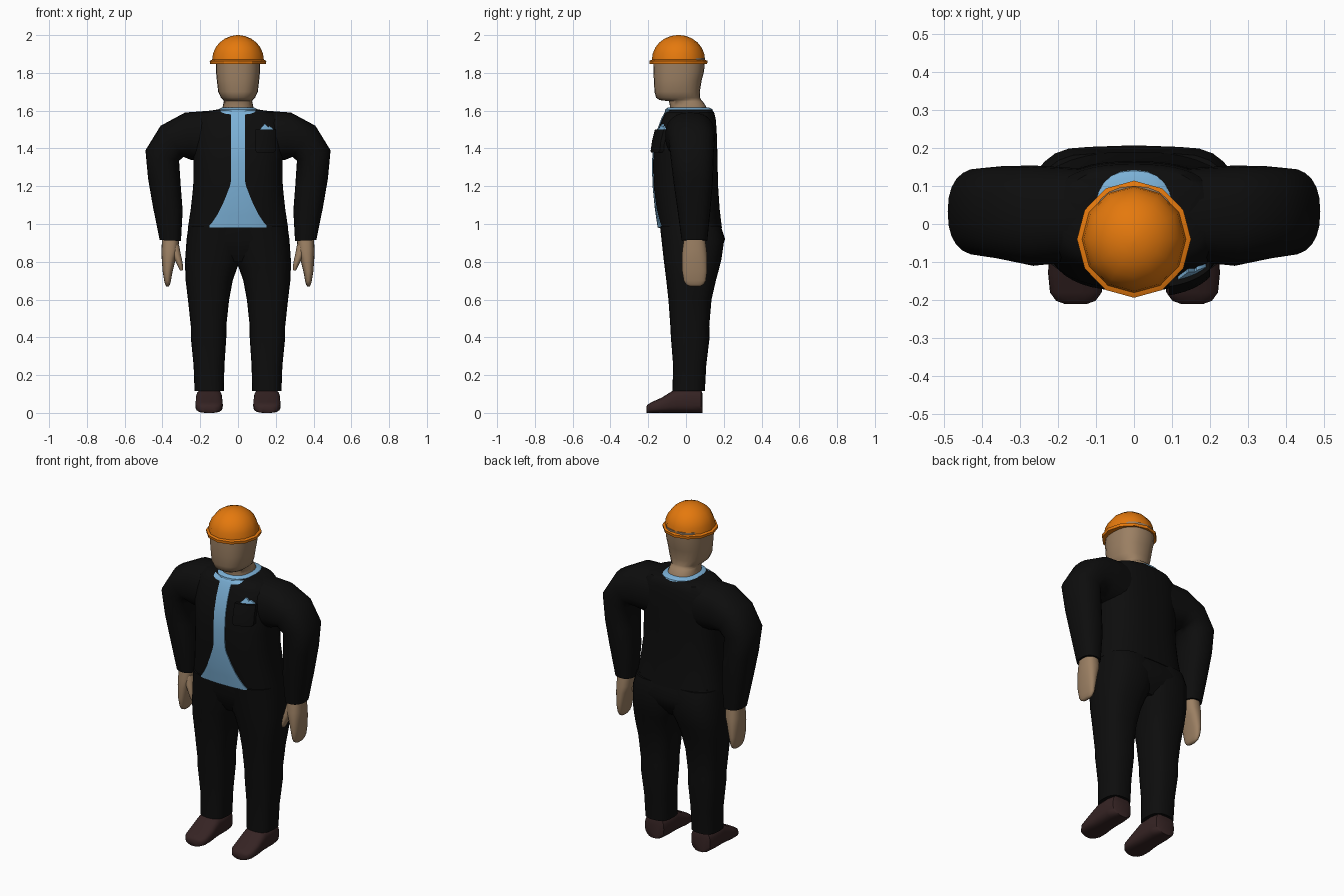
import bpy, bmesh, math
from mathutils import Vector


def material(name, rgb):
    m = bpy.data.materials.new(name)
    m.diffuse_color = (*rgb, 1)
    return m


BLACK = material("black cloth", (0.004, 0.004, 0.004))
BLUE = material("light blue cloth", (0.2, 0.44, 0.68))
SKIN = material("skin", (0.33, 0.215, 0.125))
ORANGE = material("orange plastic", (0.78, 0.19, 0.004))
BROWN = material("dark brown leather", (0.036, 0.017, 0.017))


def loft(name, rings, mat, angle=40):
    """Skin a list of equal-length rings and cap both ends."""
    bm = bmesh.new()
    vs = [[bm.verts.new(p) for p in r] for r in rings]
    n = len(vs[0])
    for a, b in zip(vs, vs[1:]):
        for i in range(n):
            j = (i + 1) % n
            bm.faces.new((a[i], a[j], b[j], b[i]))
    bm.faces.new(vs[0])
    bm.faces.new(vs[-1])
    bmesh.ops.recalc_face_normals(bm, faces=bm.faces)
    me = bpy.data.meshes.new(name)
    bm.to_mesh(me)
    bm.free()
    me.materials.append(mat)
    me.shade_smooth()
    me.set_sharp_from_angle(angle=math.radians(angle))
    ob = bpy.data.objects.new(name, me)
    bpy.context.collection.objects.link(ob)
    return ob


def ring(c, u, v, n=2.0, seg=24):
    """Superellipse around c with half-axis vectors u and v."""
    c, u, v = Vector(c), Vector(u), Vector(v)
    pts = []
    for i in range(seg):
        a = 2 * math.pi * i / seg
        ca, sa = math.cos(a), math.sin(a)
        pts.append(c + u * math.copysign(abs(ca) ** (2 / n), ca)
                   + v * math.copysign(abs(sa) ** (2 / n), sa))
    return pts


def level(z, x0, x1, y0, y1, n=2.5, seg=24):
    """Horizontal ring filling the given x and y extents."""
    return ring(((x0 + x1) / 2, (y0 + y1) / 2, z),
                ((x1 - x0) / 2, 0, 0), (0, (y1 - y0) / 2, 0), n, seg)


# Jacket body: height, half width, front, back
TORSO = [(0.98, 0.265, -0.145, 0.19), (1.08, 0.25, -0.16, 0.178), (1.2, 0.237, -0.172, 0.17),
         (1.32, 0.236, -0.176, 0.167), (1.42, 0.24, -0.168, 0.165), (1.5, 0.235, -0.148, 0.162),
         (1.56, 0.225, -0.125, 0.157), (1.592, 0.19, -0.108, 0.148), (1.606, 0.11, -0.095, 0.135)]
POWER = 2.6
loft("jacket_body", [level(z, -h, h, f, b, POWER, 48) for z, h, f, b in TORSO], BLACK)


def chest(x, z):
    """Depth of the jacket front at x, z."""
    for a, b in zip(TORSO, TORSO[1:]):
        if z <= b[0]:
            t = max(0, (z - a[0]) / (b[0] - a[0]))
            h, f, k = (a[i] + (b[i] - a[i]) * t for i in (1, 2, 3))
            break
    s = max(0, 1 - abs(x / h) ** POWER) ** (1 / POWER)
    return (f + k) / 2 - (k - f) / 2 * s


def plate(name, rows, out, mat, cols=12):
    """Plate hugging the chest; rows are (z, left x, right x)."""
    rings = []
    for z, l, r in rows:
        xs = [l + (r - l) * i / cols for i in range(cols + 1)]
        rings.append([(x, chest(x, z) - out, z) for x in xs]
                     + [(x, chest(x, z) + 0.003, z) for x in reversed(xs)])
    return loft(name, rings, mat)


# Shirt front and collar
shirt = [(0.982, 0.16), (1.01, 0.135), (1.045, 0.112), (1.08, 0.093), (1.13, 0.07), (1.2, 0.043),
         (1.23, 0.037), (1.32, 0.037), (1.42, 0.037), (1.5, 0.037), (1.56, 0.037),
         (1.58, 0.038), (1.584, 0.07), (1.592, 0.088), (1.602, 0.095)]
plate("shirt_front", [(z, -h, h) for z, h in shirt], 0.005, BLUE)
loft("shirt_collar", [level(1.585, -0.108, 0.108, -0.112, 0.146),
                      level(1.607, -0.103, 0.103, -0.11, 0.14),
                      level(1.617, -0.085, 0.085, -0.095, 0.122)], BLUE)

# Breast pocket and folded handkerchief
plate("pocket", [(1.378, 0.1, 0.19), (1.39, 0.092, 0.2), (1.44, 0.092, 0.2), (1.5, 0.092, 0.2)],
      0.022, BLACK)
plate("handkerchief_left", [(1.495, 0.112, 0.17), (1.51, 0.123, 0.163), (1.53, 0.14, 0.144)],
      0.009, BLUE, 4)
plate("handkerchief_right", [(1.495, 0.145, 0.192), (1.505, 0.15, 0.186), (1.518, 0.165, 0.169)],
      0.009, BLUE, 4)

# Trouser seat
loft("trouser_seat", [level(0.8, -0.2, 0.2, -0.08, 0.14, 3), level(0.86, -0.255, 0.255, -0.115, 0.185, 3),
                      level(0.92, -0.27, 0.27, -0.13, 0.207, 3), level(1.0, -0.258, 0.258, -0.137, 0.18, 3)],
     BLACK)

# Trouser legs: height, inner, outer, front, back
LEG = [(0.115, 0.075, 0.23, -0.072, 0.1), (0.25, 0.072, 0.235, -0.068, 0.107),
       (0.4, 0.062, 0.25, -0.08, 0.125), (0.46, 0.062, 0.25, -0.083, 0.123),
       (0.6, 0.047, 0.265, -0.093, 0.135), (0.7, 0.028, 0.277, -0.104, 0.158),
       (0.77, 0.004, 0.28, -0.113, 0.177), (0.81, -0.015, 0.28, -0.118, 0.187),
       (0.92, -0.04, 0.272, -0.13, 0.203), (0.99, -0.05, 0.262, -0.138, 0.185)]
# Shoes along y: depth, half width, top
SHOE = [(0.088, 0.045, 0.1), (0.08, 0.062, 0.125), (0.03, 0.07, 0.13), (-0.05, 0.07, 0.128),
        (-0.085, 0.071, 0.108), (-0.13, 0.073, 0.08), (-0.18, 0.068, 0.058),
        (-0.202, 0.052, 0.045), (-0.21, 0.03, 0.034)]
# Sleeves: outer x, z, inner x, z, depth centre, half depth
ARM = [(0.12, 1.602, 0.12, 1.32, 0.025, 0.12), (0.28, 1.59, 0.25, 1.34, 0.022, 0.132),
       (0.41, 1.52, 0.288, 1.355, 0.03, 0.122), (0.49, 1.39, 0.312, 1.335, 0.032, 0.115),
       (0.476, 1.24, 0.303, 1.2, 0.038, 0.104), (0.45, 1.09, 0.293, 1.07, 0.042, 0.088),
       (0.415, 0.915, 0.302, 0.91, 0.045, 0.068)]
# Palm and fingers: height, inner, outer, front, back
HAND = [(0.93, 0.312, 0.402, -0.01, 0.1), (0.86, 0.315, 0.405, -0.02, 0.11),
        (0.82, 0.328, 0.404, -0.022, 0.112), (0.75, 0.346, 0.399, -0.02, 0.112),
        (0.7, 0.355, 0.391, -0.012, 0.105), (0.68, 0.36, 0.386, 0, 0.093),
        (0.67, 0.366, 0.38, 0.02, 0.075)]
# Thumb: height, inner, outer, front, back
THUMB = [(0.89, 0.312, 0.37, -0.005, 0.06), (0.84, 0.303, 0.35, -0.015, 0.05),
         (0.8, 0.294, 0.33, -0.017, 0.038), (0.77, 0.29, 0.315, -0.015, 0.03),
         (0.753, 0.293, 0.307, -0.008, 0.02)]


def side_levels(rows, s, n=2.5):
    return [level(z, s * a, s * b, f, k, n) for z, a, b, f, k in rows]


for side, s in (("left", 1), ("right", -1)):
    loft(side + "_trouser_leg", side_levels(LEG, s, 2.6), BLACK)
    loft(side + "_shoe", [ring((s * 0.153, y, t / 2), (h, 0, 0), (0, 0, t / 2), 3)
                          for y, h, t in SHOE], BROWN, 50)
    loft(side + "_sleeve", [ring((s * (ox + ix) / 2, yc, (oz + iz) / 2),
                                 (s * (ox - ix) / 2, 0, (oz - iz) / 2), (0, hy, 0), 2.4)
                            for ox, oz, ix, iz, yc, hy in ARM], BLACK, 60)
    loft(side + "_hand", side_levels(HAND, s), SKIN, 60)
    loft(side + "_thumb", side_levels(THUMB, s, 2.2), SKIN, 60)

# Neck and head: height, half width, front, back
HEAD = [(1.59, 0.088, -0.09, 0.118), (1.625, 0.08, -0.085, 0.105), (1.65, 0.075, -0.09, 0.088),
        (1.656, 0.077, -0.14, 0.08), (1.668, 0.09, -0.158, 0.075), (1.7, 0.105, -0.167, 0.073),
        (1.76, 0.112, -0.17, 0.083), (1.81, 0.117, -0.173, 0.096), (1.88, 0.117, -0.17, 0.1)]
loft("head", [level(z, -h, h, f, b, 2.4) for z, h, f, b in HEAD], SKIN, 70)


# Hard hat: twelve-sided brim and dome
def hat_ring(z, r):
    return ring((0, -0.04, z), (r, 0, 0), (0, r + 0.004, 0), 2, 12)


loft("hat_brim", [hat_ring(1.848, 0.148), hat_ring(1.864, 0.15), hat_ring(1.87, 0.136)], ORANGE, 30)
dome = [hat_ring(1.868 + 0.132 * math.sin(a), 0.137 * math.cos(a))
        for a in (math.radians(d) for d in (0, 15, 30, 45, 60, 75, 88))]
loft("hat_dome", dome, ORANGE, 45)
